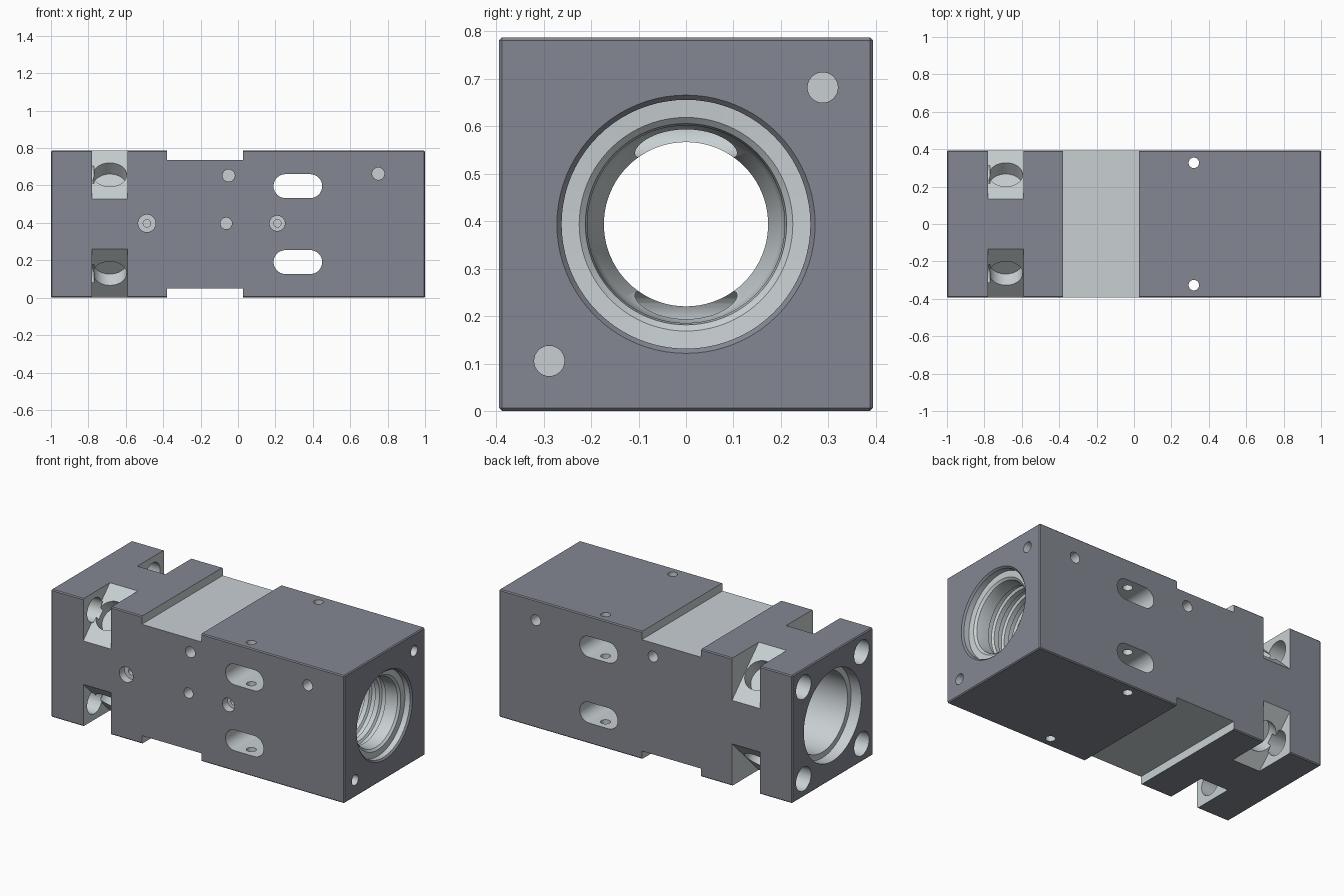
import bpy, bmesh
from math import pi, sin, cos, sqrt
from mathutils import Vector, Matrix

if "Cube" in bpy.data.objects:
    bpy.data.objects.remove(bpy.data.objects["Cube"])

S = 0.787          # square section
H = S / 2          # half section, also the bore axis height


def new_object(name, bm):
    bmesh.ops.recalc_face_normals(bm, faces=bm.faces[:])
    mesh = bpy.data.meshes.new(name)
    bm.to_mesh(mesh)
    bm.free()
    ob = bpy.data.objects.new(name, mesh)
    bpy.context.collection.objects.link(ob)
    return ob


def material(name, color):
    m = bpy.data.materials.new(name)
    m.diffuse_color = (*color, 1)
    m.use_nodes = True
    m.node_tree.nodes["Principled BSDF"].inputs["Base Color"].default_value = m.diffuse_color
    return m


def box(name, center, size, turn=0, bevel=0):
    bm = bmesh.new()
    bmesh.ops.create_cube(bm, size=1)
    bmesh.ops.scale(bm, vec=size, verts=bm.verts)
    if bevel:
        bmesh.ops.bevel(bm, geom=bm.edges[:], offset=bevel, segments=1, affect='EDGES')
    bmesh.ops.transform(bm, matrix=Matrix.Translation(center) @ Matrix.Rotation(turn, 4, 'X'),
                        verts=bm.verts)
    return new_object(name, bm)


def rod(a, b, r, n=32):
    """Cylinder from point a to point b."""
    a, b = Vector(a), Vector(b)
    bm = bmesh.new()
    bmesh.ops.create_cone(bm, cap_ends=True, segments=n, radius1=r, radius2=r, depth=(b - a).length)
    rot = (b - a).to_track_quat('Z', 'Y').to_matrix().to_4x4()
    bmesh.ops.transform(bm, matrix=Matrix.Translation((a + b) / 2) @ rot, verts=bm.verts)
    return new_object("rod_cutter", bm)


def lathe(profile, n=80):
    """Solid of revolution about the bore axis from (x, radius) pairs."""
    bm = bmesh.new()
    rings = [[bm.verts.new((x, r * cos(2 * pi * i / n), H + r * sin(2 * pi * i / n)))
              for i in range(n)] for x, r in profile]
    for p, q in zip(rings, rings[1:]):
        for i in range(n):
            j = (i + 1) % n
            bm.faces.new((p[i], p[j], q[j], q[i]))
    bm.faces.new(rings[0])
    bm.faces.new(rings[-1])
    return new_object("bore_cutter", bm)


def slot(cx, cz, half, r, n=16):
    """Rounded slot running right through in y."""
    bm = bmesh.new()
    pts = []
    for side, start in ((1, -pi / 2), (-1, pi / 2)):
        for i in range(n + 1):
            t = start + pi * i / n
            pts.append((cx + side * half + r * cos(t), -1, cz + r * sin(t)))
    face = bm.faces.new([bm.verts.new(p) for p in pts])
    top = bmesh.ops.extrude_face_region(bm, geom=[face])['geom']
    bmesh.ops.translate(bm, vec=(0, 2, 0), verts=[v for v in top if isinstance(v, bmesh.types.BMVert)])
    return new_object("slot_cutter", bm)


# Block
body = box("housing_body", (0, 0, H), (2, S, S), bevel=0.006)
cutters = []

# Waist recesses on top and bottom
for s in (-1, 1):
    cutters.append(box("waist_cutter", (-0.177, 0, H + s * (H + 0.05)), (0.405, 2, 0.2)))

# Corner notches, their round pockets and the mounting bolt holes
D = 0.373          # axis to notch face
for sy in (-1, 1):
    for sz in (-1, 1):
        d = Vector((0, sy, sz)) / sqrt(2)
        axis = Vector((-0.685, 0, H))
        cutters.append(box("notch_cutter", axis + d * (D + 0.2), (0.19, 0.7, 0.4), turn=-sy * sz * pi / 4))
        cutters.append(rod(axis + d * (D - 0.085), axis + d * (D + 0.1), 0.09, 40))
        y, z = sy * 0.283, H + sz * 0.283
        cutters.append(rod((-1.1, y, z), (-0.77, y, z), 0.073))

# Stepped central bore with thread grooves at the right end
profile = [(-1.05, 0.28), (-0.93, 0.28), (-0.93, 0.245), (-0.45, 0.245), (-0.40, 0.173),
           (0.40, 0.173), (0.45, 0.2), (0.50, 0.208)]
for i in range(5):
    x = 0.54 + i * 0.07
    profile += [(x, 0.208), (x + 0.008, 0.222), (x + 0.032, 0.222), (x + 0.040, 0.208)]
profile += [(0.915, 0.208), (0.94, 0.212), (0.952, 0.225), (0.955, 0.262), (0.99, 0.262),
            (1.0, 0.272), (1.05, 0.272)]
cutters.append(lathe(profile))

# Through slots and vertical through holes
for s in (-1, 1):
    cutters.append(slot(0.32, H + s * 0.203, 0.066, 0.064))
    cutters.append(rod((0.32, s * 0.327, -0.1), (0.32, s * 0.327, 1), 0.028))

# Blind holes on the front and back: x, z, radius, depth
for x, z in ((-0.05, 0.653), (0.75, 0.663)):
    for s in (-1, 1):
        cutters.append(rod((x, s * 0.5, z), (x, s * (H - 0.08), z), 0.033))
for x, r, depth in ((-0.487, 0.047, 0.05), (-0.487, 0.02, 0.11), (-0.063, 0.031, 0.1),
                    (0.21, 0.041, 0.05), (0.21, 0.02, 0.12)):
    cutters.append(rod((x, -0.5, H + 0.004), (x, -H + depth, H + 0.004), r))

# Blind holes on the right end
for s in (-1, 1):
    cutters.append(rod((1.1, s * 0.288, H + s * 0.288), (0.9, s * 0.288, H + s * 0.288), 0.032))

# Cut everything out of the block
bpy.context.view_layer.objects.active = body
for c in cutters:
    mod = body.modifiers.new("cut", 'BOOLEAN')
    mod.operation, mod.solver, mod.object = 'DIFFERENCE', 'EXACT', c
    bpy.ops.object.modifier_apply(modifier=mod.name)
    bpy.data.objects.remove(c, do_unlink=True)

# Dark outer skin, bright machined cuts
body.data.materials.clear()
body.data.materials.append(material("dark_skin", (0.23, 0.245, 0.286)))
body.data.materials.append(material("machined_metal", (0.58, 0.63, 0.65)))
for f in body.data.polygons:
    c = f.center
    outer = abs(c.x) > 0.993 or abs(c.y) > H - 0.007 or abs(c.z - H) > H - 0.007
    f.material_index = 0 if outer else 1

bpy.ops.object.select_all(action='DESELECT')
body.select_set(True)
bpy.ops.object.shade_smooth_by_angle(angle=pi / 6)
